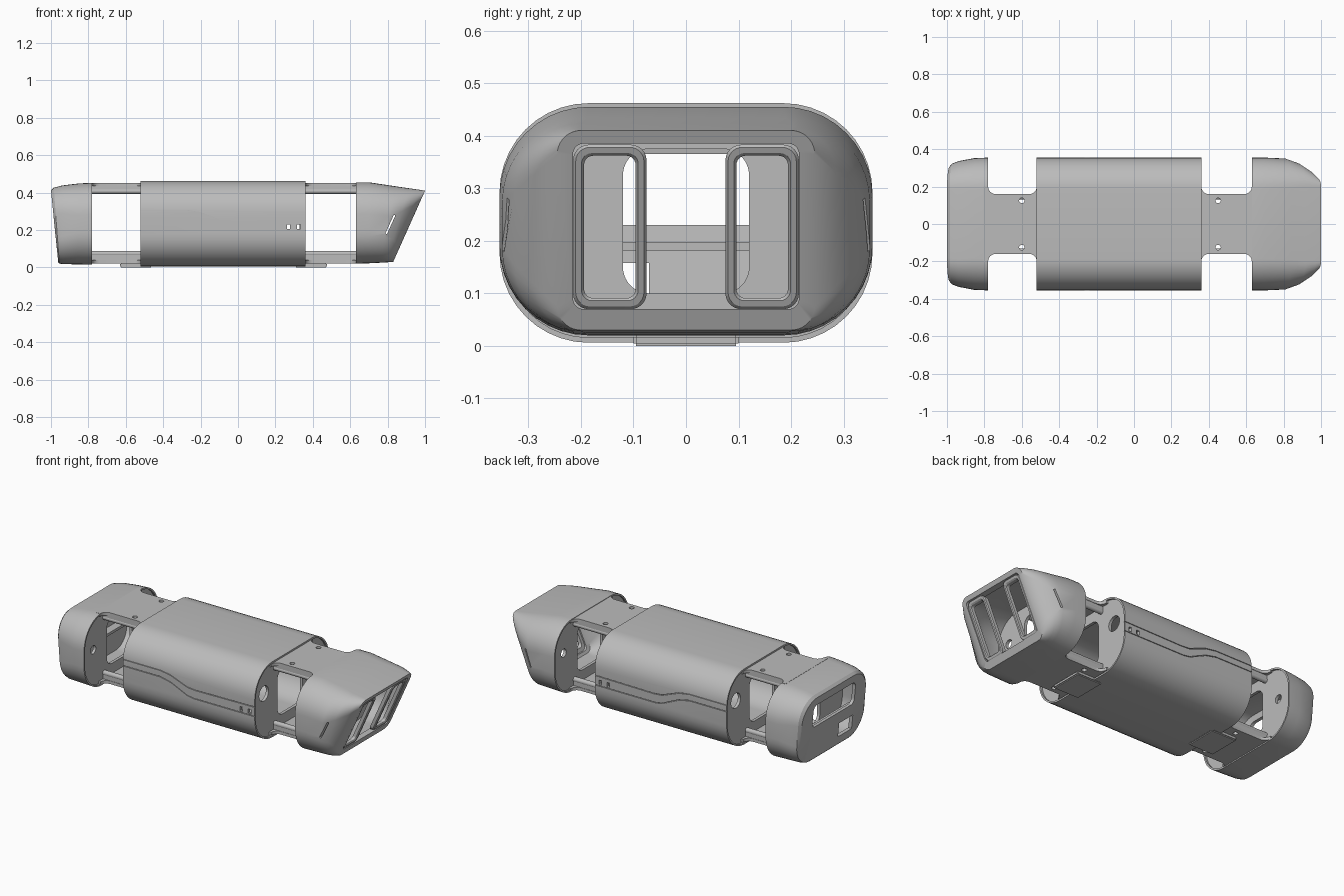
import bpy, bmesh, math
from mathutils import Matrix, Vector

if "Cube" in bpy.data.objects:
    bpy.data.objects.remove(bpy.data.objects["Cube"])

GREY = (0.5, 0.5, 0.5, 1)
mat = bpy.data.materials.new("shell grey")
mat.use_nodes = True
mat.diffuse_color = GREY
mat.node_tree.nodes["Principled BSDF"].inputs["Base Color"].default_value = GREY


def make(name, bm, smooth=True):
    """Turn a bmesh into a finished object."""
    bmesh.ops.recalc_face_normals(bm, faces=bm.faces)
    me = bpy.data.meshes.new(name)
    bm.to_mesh(me)
    bm.free()
    me.materials.append(mat)
    ob = bpy.data.objects.new(name, me)
    bpy.context.collection.objects.link(ob)
    if smooth:
        shade(ob)
    return ob


def shade(ob):
    bpy.ops.object.select_all(action='DESELECT')
    ob.select_set(True)
    bpy.context.view_layer.objects.active = ob
    bpy.ops.object.shade_smooth_by_angle(angle=math.radians(28))


def ring(xb, xt, hw, z0, z1, r, cy=0, n=10):
    """Rounded rectangle section, leaning from xb at the bottom to xt at the top."""
    pts = []
    corners = [(hw - r, z1 - r), (r - hw, z1 - r), (r - hw, z0 + r), (hw - r, z0 + r)]
    for k, (y, z) in enumerate(corners):
        for i in range(n + 1):
            a = math.pi / 2 * (k + i / n)
            zz = z + r * math.sin(a)
            x = xb + (xt - xb) * (zz - z0) / (z1 - z0)
            pts.append(Vector((x, cy + y + r * math.cos(a), zz)))
    return pts


def loop_loft(rings):
    """Skin a closed chain of sections, giving a hollow part with wall thickness."""
    bm = bmesh.new()
    vs = [[bm.verts.new(p) for p in s] for s in rings]
    for a, b in zip(vs, vs[1:] + vs[:1]):
        for i in range(len(a)):
            j = (i + 1) % len(a)
            bm.faces.new((a[i], a[j], b[j], b[i]))
    return bm


def prism(bm, pts, axis, depth):
    """Extrude a flat outline along an axis."""
    f = bm.faces.new([bm.verts.new(p) for p in pts])
    out = bmesh.ops.extrude_face_region(bm, geom=[f])["geom"]
    bmesh.ops.translate(bm, vec=Vector(axis) * depth,
                        verts=[g for g in out if isinstance(g, bmesh.types.BMVert)])


def box(bm, loc, size, tilt=0):
    m = Matrix.Translation(loc) @ Matrix.Rotation(tilt, 4, 'Y') @ Matrix.Diagonal((*size, 1))
    bmesh.ops.create_cube(bm, size=1, matrix=m)


def tube(bm, loc, r, length, axis='X'):
    turn = Matrix.Rotation(math.pi / 2, 4, 'Y') if axis == 'X' else Matrix()
    bmesh.ops.create_cone(bm, cap_ends=True, segments=24, radius1=r, radius2=r,
                          depth=length, matrix=Matrix.Translation(loc) @ turn)


def cut(ob, bm):
    """Subtract a temporary cutter and bake the result."""
    cutter = make("cutter", bm, False)
    cutter.hide_render = True
    mod = ob.modifiers.new("cut", 'BOOLEAN')
    mod.object, mod.solver = cutter, 'EXACT'
    dg = bpy.context.evaluated_depsgraph_get()
    me = bpy.data.meshes.new_from_object(ob.evaluated_get(dg))
    ob.modifiers.clear()
    ob.data = me
    bpy.data.objects.remove(cutter)
    shade(ob)


def passage(x):
    return ring(x, x, 0.12, 0.10, 0.375, 0.05)


def end_wall(x, d, z0, z1):
    """Lip, recessed bulkhead and passage, from outer rim to cavity (d points inward)."""
    rim = [ring(x, x, 0.355, z0, z1, 0.17), ring(x, x, 0.345, z0 + .01, z1 - .01, 0.16)]
    r = x + 0.012 * d
    rim.append(ring(r, r, 0.345, z0 + .01, z1 - .01, 0.16))
    b = x + 0.03 * d
    return rim + [passage(r), passage(b), ring(b, b, 0.335, z0 + .02, z1 - .02, 0.15)]


# Central body shell
B0, B1 = 0.006, 0.462
body = make("body_shell", loop_loft(end_wall(0.36, -1, B0, B1) + end_wall(-0.52, 1, B0, B1)[::-1]))
bm = bmesh.new()
seams = [[(-.53, .303), (-.27, .303), (-.2, .292), (-.09, .25), (-.035, .245), (.37, .25)],
         [(-.53, .265), (-.27, .265), (-.2, .25), (-.09, .2), (-.045, .193), (.37, .193)]]
for side in (-1, 1):
    # Seam grooves and side ports
    for seam in seams:
        line = [(x, side * 0.348, z) for x, z in seam]
        line += [(x, side * 0.348, z + 0.004) for x, z in reversed(seam)]
        prism(bm, line, (0, side, 0), 0.03)
    for x in (0.27, 0.325):
        box(bm, (x, side * 0.355, 0.217), (0.018, 0.06, 0.026))
    # Hip drive holes in both bulkheads
    for x in (0.345, -0.505):
        tube(bm, (x, side * 0.25, 0.29), 0.045, 0.06)
cut(body, bm)

# Head shell with a leaning face and a wide window
head = make("head_shell", loop_loft(
    end_wall(0.63, 1, 0.02, 0.455)[::-1] + [
        ring(.70, .70, .355, .022, .455, .17),
        ring(.76, .84, .350, .025, .434, .16),
        ring(.79, .915, .325, .027, .423, .125),
        ring(.815, .97, .285, .028, .415, .085),
        ring(.83, 1.0, .245, .030, .410, .045),
        ring(.848, .989, .215, .070, .385, .02),
        ring(.81, .951, .215, .070, .385, .02),
        ring(.80, .94, .245, .055, .395, .04),
        ring(.76, .86, .305, .047, .408, .11),
        ring(.73, .78, .335, .044, .425, .14)]))
bm = bmesh.new()
for side in (-1, 1):
    box(bm, (0.815, side * 0.33, 0.23), (0.009, 0.1, 0.11), math.atan(0.45))
    tube(bm, (0.645, side * 0.25, 0.27), 0.025, 0.06)
cut(head, bm)

# Raised frames in the head window
for name, cy in (("right_window_frame", -0.145), ("left_window_frame", 0.145)):
    def section(dx, inset):
        z0, z1 = 0.07 + inset, 0.383 - inset
        return ring(.848 + .447 * inset + dx, .988 - .447 * inset + dx,
                    0.07 - inset, z0, z1, 0.03 - inset * 0.6, cy, 6)
    make(name, loop_loft([section(-.03, 0), section(-.008, 0), section(-.002, .005),
                          section(-.002, .016), section(-.008, .021), section(-.03, .021)]))

# Tail shell with a rear window
tail = make("tail_shell", loop_loft(
    end_wall(-0.78, -1, 0.015, 0.452)[::-1] + [
        ring(-.86, -.85, .352, .016, .449, .17),
        ring(-.935, -.94, .336, .018, .438, .15),
        ring(-.955, -.985, .322, .020, .426, .14),
        ring(-.961, -1.0, .305, .026, .412, .13),
        ring(-.982, -.995, .20, .23, .365, .03),
        ring(-.962, -.975, .20, .23, .365, .03),
        ring(-.94, -.97, .295, .045, .40, .12),
        ring(-.86, -.85, .33, .038, .428, .145)]))
bm = bmesh.new()
box(bm, (-0.965, -0.135, 0.115), (0.1, 0.13, 0.085))
for side in (-1, 1):
    tube(bm, (-0.795, side * 0.25, 0.25), 0.025, 0.06)
cut(tail, bm)
bm = bmesh.new()
box(bm, (-0.94, 0, 0.19), (0.06, 0.5, 0.016))
make("tail_shelf", bm)


# Bridges joining the three shells across the leg cut-outs
def bridge_outline(x0, x1, z):
    half = []
    for cx, start in ((x0 + .04, 180), (x1 - .04, 270)):
        for i in range(7):
            a = math.radians(start + 15 * i)
            half.append((cx + .04 * math.cos(a), .2 + .04 * math.sin(a)))
    half = [(x0 - .025, .2)] + half + [(x1 + .025, .2)]
    return [(x, y, z) for x, y in half] + [(x, -y, z) for x, y in reversed(half)]


for tag, x0, x1, hole_x in (("rear", -.78, -.52, -.6), ("front", .36, .63, .45)):
    mid, span = (x0 + x1) / 2, x1 - x0 + 0.03
    for level, z, rod_z in (("top", 0.434, 0.408), ("bottom", 0.022, 0.073)):
        bm = bmesh.new()
        prism(bm, bridge_outline(x0, x1, z), (0, 0, 1), 0.018)
        plate = make(f"{tag}_{level}_bridge", bm)
        bm = bmesh.new()
        for y in (-0.125, 0.125):
            tube(bm, (hole_x, y, z), 0.014, 0.1, 'Z')
        cut(plate, bm)
        bm = bmesh.new()
        for y in (-0.145, 0.145):
            tube(bm, (mid, y, rod_z), 0.015, span)
            box(bm, (mid, y * 1.06, (z + .009 + rod_z) / 2), (span, 0.008, abs(rod_z - z - .009)))
        make(f"{tag}_{level}_rails", bm)
    # Low mounting pad under the joint
    bm = bmesh.new()
    box(bm, (-0.545 if tag == "rear" else 0.39, 0, 0.011), (0.17, 0.2, 0.022))
    bmesh.ops.bevel(bm, geom=bm.edges[:], offset=0.005, segments=2, affect='EDGES')
    make(f"{tag}_mounting_pad", bm)
